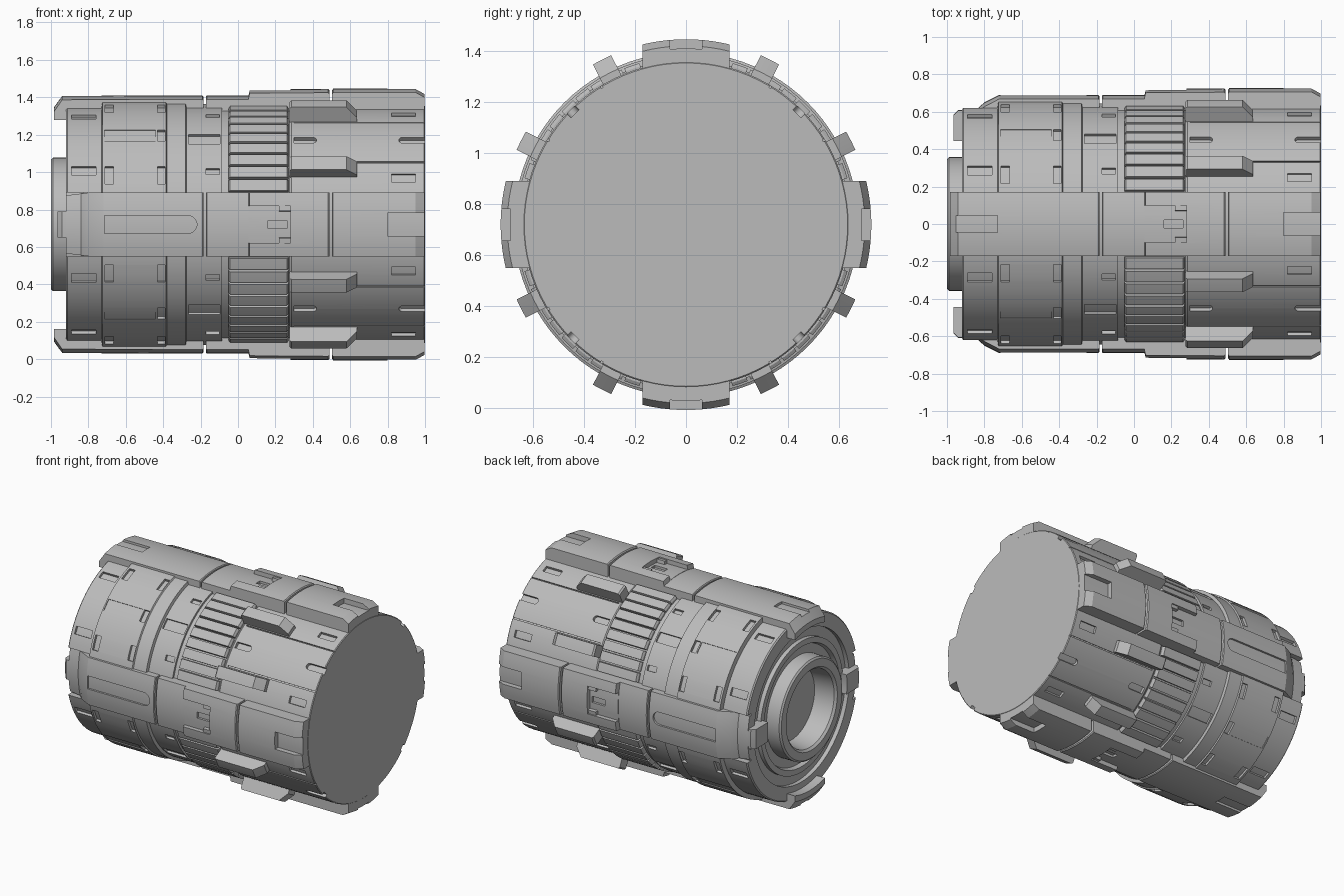
import bpy, bmesh
from math import sin, cos, sqrt, radians
from mathutils import Matrix, Vector

AXIS_Z = 0.72
QUARTERS = (0, 90, 180, 270)

old = bpy.data.objects.get("Cube")
if old:
    bpy.data.objects.remove(old)

grey = bpy.data.materials.new("plain grey")
grey.use_nodes = True
colour = (0.5, 0.5, 0.5, 1)
grey.diffuse_color = colour
grey.node_tree.nodes["Principled BSDF"].inputs["Base Color"].default_value = colour
grey.node_tree.nodes["Principled BSDF"].inputs["Roughness"].default_value = 0.6


def finish(name, bm):
    bmesh.ops.recalc_face_normals(bm, faces=bm.faces)
    mesh = bpy.data.meshes.new(name)
    bm.to_mesh(mesh)
    bm.free()
    mesh.materials.append(grey)
    obj = bpy.data.objects.new(name, mesh)
    bpy.context.collection.objects.link(obj)
    return obj


def add_plate(bm, stations, base, angle, segs=4):
    """Curved slab lofted along x; stations are (x, outer radius, half width)."""
    turn = radians(angle)
    loops = []
    for x, r, w in stations:
        ys = [w * (2 * i / segs - 1) for i in range(segs + 1)]
        pts = [(y, sqrt(r * r - y * y)) for y in ys]
        pts += [(y, sqrt(base * base - y * y)) for y in reversed(ys)]
        loops.append([bm.verts.new((x, h * sin(turn) + y * cos(turn),
                                    AXIS_Z + h * cos(turn) - y * sin(turn)))
                      for y, h in pts])
    n = len(loops[0])
    for a, b in zip(loops, loops[1:]):
        for i in range(n):
            bm.faces.new((a[i], a[(i + 1) % n], b[(i + 1) % n], b[i]))
    bm.faces.new(loops[0])
    bm.faces.new(loops[-1])


def box(x0, x1, r, w):
    return [(x0, r, w), (x1, r, w)]


def rounded(x0, x1, r, w, flip=False):
    """Stations for a slot with a round end at x1 (or x0 when flipped)."""
    arc = [(t * w, w * sqrt(1 - t * t)) for t in (0, 0.3, 0.6, 0.8, 0.92, 0.99)]
    if flip:
        return [(x0 + w - d, r, h) for d, h in reversed(arc)] + [(x1, r, w)]
    return [(x0, r, w)] + [(x1 - w + d, r, h) for d, h in arc]


def carve(obj, cutter_bm):
    cutter = finish("cutter", cutter_bm)
    cutter.hide_render = True
    mod = obj.modifiers.new("carve", "BOOLEAN")
    mod.operation, mod.solver, mod.object = "DIFFERENCE", "EXACT", cutter
    deps = bpy.context.evaluated_depsgraph_get()
    mesh = bpy.data.meshes.new_from_object(obj.evaluated_get(deps))
    obj.modifiers.clear()
    obj.data = mesh
    bpy.data.objects.remove(cutter)


# Turned body with a raised band, end rings and a hollow hub
profile = [(-0.84, 0), (-0.84, 0.26), (-0.985, 0.275), (-1, 0.29), (-1, 0.345),
           (-0.99, 0.357), (-0.89, 0.357), (-0.89, 0.42), (-0.92, 0.43),
           (-0.92, 0.47), (-0.89, 0.47), (-0.89, 0.54), (-0.92, 0.54),
           (-0.92, 0.635), (-0.912, 0.643), (-0.73, 0.643), (-0.725, 0.675),
           (-0.385, 0.675), (-0.38, 0.666), (-0.28, 0.666), (-0.275, 0.645),
           (-0.085, 0.645), (-0.085, 0.63), (0.275, 0.63), (0.285, 0.638),
           (0.995, 0.638), (1, 0.633), (1, 0)]
bm = bmesh.new()
verts = [bm.verts.new((x, 0, AXIS_Z + r)) for x, r in profile]
edges = [bm.edges.new(pair) for pair in zip(verts, verts[1:])]
bmesh.ops.spin(bm, geom=verts + edges, cent=(0, 0, AXIS_Z), axis=(1, 0, 0),
               angle=radians(360), steps=96, use_merge=True)
bmesh.ops.remove_doubles(bm, verts=bm.verts, dist=0.0002)
body = finish("body", bm)

# Recessed windows, slots and seams in the body
cut = bmesh.new()
for q in QUARTERS:
    for side in (-1, 1):
        mid = q + 45
        add_plate(cut, box(-0.89, -0.76, 0.75, 0.026), 0.625, mid + side * 18.5)
        add_plate(cut, box(-0.71, -0.665, 0.75, 0.05), 0.657, mid + side * 22)
        add_plate(cut, box(-0.43, -0.39, 0.75, 0.05), 0.657, mid + side * 22)
        add_plate(cut, box(-0.17, -0.1, 0.75, 0.018), 0.628, mid + side * 19)
        add_plate(cut, box(0.82, 0.95, 0.75, 0.024), 0.62, mid + side * 22)
        add_plate(cut, box(0.3, 1.05, 0.75, 0.004), 0.628, mid + side * 13.5)
    add_plate(cut, box(-0.715, -0.44, 0.75, 0.042), 0.669, mid)
    add_plate(cut, box(-0.43, -0.39, 0.75, 0.042), 0.657, mid)
    add_plate(cut, box(-0.265, -0.095, 0.75, 0.036), 0.63, mid)
    add_plate(cut, rounded(0.3, 0.42, 0.75, 0.022), 0.615, mid)
    add_plate(cut, rounded(0.86, 1.05, 0.75, 0.022, True), 0.615, mid)
for q in (90, 270):
    add_plate(cut, box(-0.96, -0.74, 0.75, 0.17), 0.6, q)
carve(body, cut)

# Ribbed grip panels and fins between the long rails
for i, q in enumerate(QUARTERS):
    bm = bmesh.new()
    for k in range(9):
        add_plate(bm, [(-0.05, 0.645, 0.031), (-0.042, 0.658, 0.031),
                       (0.262, 0.658, 0.031), (0.27, 0.645, 0.031)],
                  0.6, q + 45 + (k - 4) * 6.55, 2)
    finish(f"ribbed_grip_{i + 1}", bm)
    for side in (-1, 1):
        bm = bmesh.new()
        add_plate(bm, [(0.275, 0.715, 0.04), (0.285, 0.725, 0.04),
                       (0.58, 0.725, 0.04), (0.635, 0.665, 0.04)],
                  0.6, q + 45 + side * 18)
        finish(f"fin_{i + 1}_{'a' if side < 0 else 'b'}", bm)

# Four long rails, each in three lengths
W = 0.17
for name, q in zip(("top", "back", "bottom", "front"), QUARTERS):
    flank = q in (90, 270)
    bm = bmesh.new()
    if flank:
        start = [(-0.92, 0.612, 0.155), (-0.84, 0.615, 0.165),
                 (-0.8, 0.65, W), (-0.72, 0.69, W)]
    else:
        start = [(-0.985, 0.625, W), (-0.94, 0.688, W)]
    add_plate(bm, start + [(-0.19, 0.69, W), (-0.185, 0.684, W)], 0.585, q, 10)
    tail = finish(f"{name}_rail_tail", bm)
    cut = bmesh.new()
    if flank:
        add_plate(cut, rounded(-0.715, -0.22, 0.78, 0.047), 0.676, q)
    else:
        add_plate(cut, box(-1.05, -0.73, 0.78, 0.045), 0.672, q)
    carve(tail, cut)

    bm = bmesh.new()
    add_plate(bm, [(-0.172, 0.684, W), (-0.167, 0.69, W), (0.055, 0.69, W),
                   (0.062, 0.722, W), (0.482, 0.725, W), (0.488, 0.718, W)],
              0.6, q, 10)
    middle = finish(f"{name}_rail_middle", bm)
    cut = bmesh.new()
    add_plate(cut, box(0.03, 0.28, 0.78, 0.1), 0.692, q)
    carve(middle, cut)
    cut = bmesh.new()
    add_plate(cut, box(0.16, 0.262, 0.78, 0.022), 0.675, q)
    carve(middle, cut)
    # Side lips inside the rail notch
    bm = bmesh.new()
    for side in (-1, 1):
        add_plate(bm, box(0.22, 0.285, 0.715, 0.014), 0.65, q + side * 7)
    finish(f"{name}_rail_lips", bm)

    bm = bmesh.new()
    add_plate(bm, [(0.503, 0.718, W), (0.509, 0.726, W), (0.95, 0.726, W),
                   (0.998, 0.7, W)], 0.6, q, 10)
    nose = finish(f"{name}_rail_nose", bm)
    cut = bmesh.new()
    add_plate(cut, box(0.8, 1.05, 0.78, 0.062), 0.69, q)
    carve(nose, cut)

    # Clamp blocks over the hollow end
    if flank:
        bm = bmesh.new()
        add_plate(bm, [(-0.965, 0.585, 0.07), (-0.94, 0.61, 0.07),
                       (-0.88, 0.61, 0.07)], 0.45, q)
        finish(f"{name}_clamp", bm)

# Smooth curved faces while keeping hard edges
for obj in bpy.context.scene.objects:
    obj.select_set(obj.type == "MESH")
bpy.context.view_layer.objects.active = body
bpy.ops.object.shade_smooth_by_angle(angle=radians(25))
